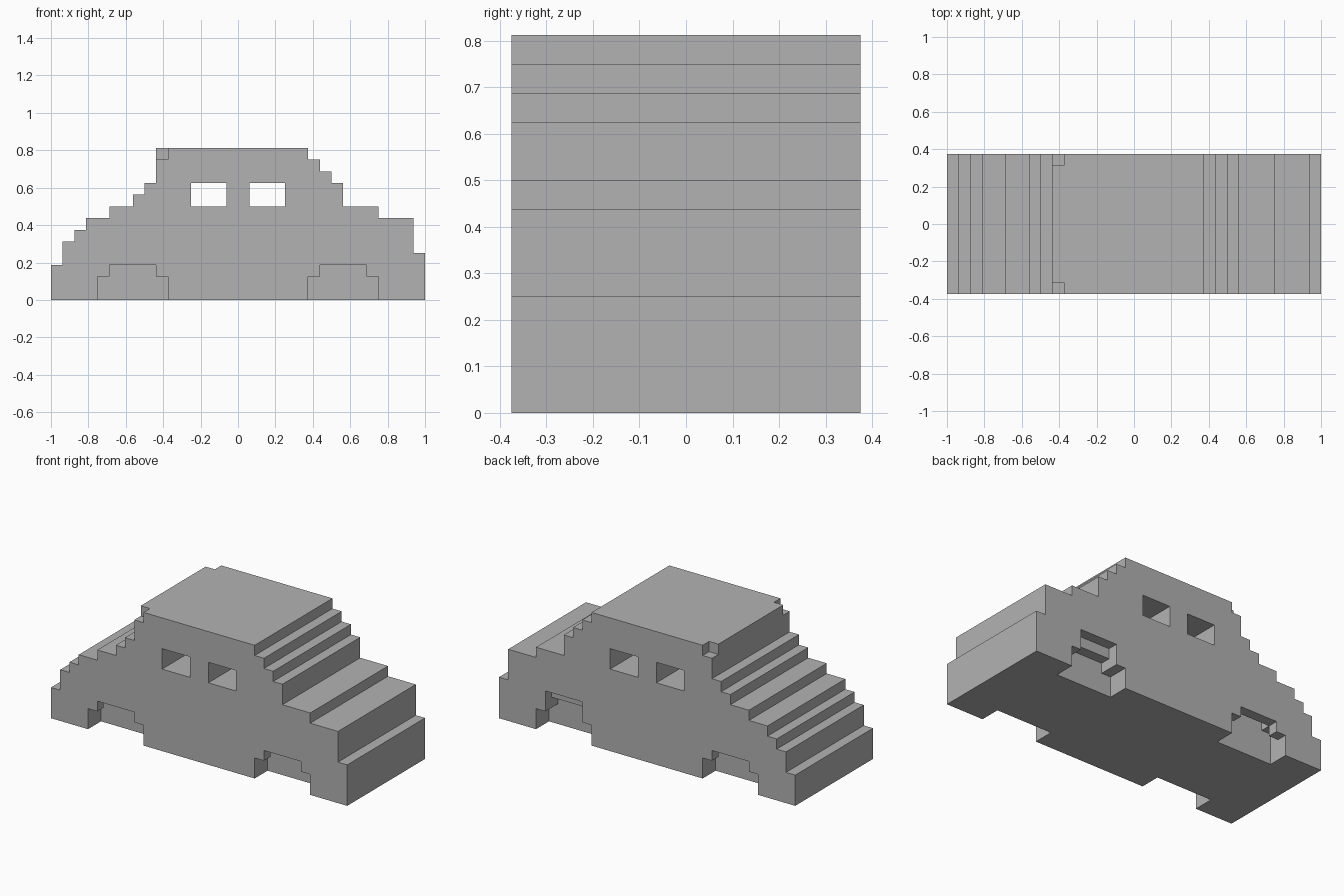
import bpy
import bmesh

U = 1 / 16  # block size

cube = bpy.data.objects.get("Cube")
if cube:
    bpy.data.objects.remove(cube, do_unlink=True)

grey = bpy.data.materials.new("plain grey")
grey.use_nodes = True
colour = (0.448, 0.448, 0.448, 1)
grey.diffuse_color = colour
grey.node_tree.nodes["Principled BSDF"].inputs["Base Color"].default_value = colour


def prism(name, outline, y0, y1):
    """Extrude an x-z outline, given in blocks, from y0 to y1."""
    bm = bmesh.new()
    face = bm.faces.new([bm.verts.new((x * U, y0 * U, z * U)) for x, z in outline])
    moved = bmesh.ops.extrude_face_region(bm, geom=[face])["geom"]
    verts = [v for v in moved if isinstance(v, bmesh.types.BMVert)]
    bmesh.ops.translate(bm, verts=verts, vec=(0, (y1 - y0) * U, 0))
    bmesh.ops.recalc_face_normals(bm, faces=bm.faces)
    mesh = bpy.data.meshes.new(name)
    bm.to_mesh(mesh)
    bm.free()
    mesh.materials.append(grey)
    obj = bpy.data.objects.new(name, mesh)
    bpy.context.collection.objects.link(obj)
    return obj


def cut(target, outline, y0, y1):
    """Remove an extruded outline from the target."""
    cutter = prism("cutter", outline, y0, y1)
    cutter.hide_render = True
    mod = target.modifiers.new("cut", "BOOLEAN")
    mod.operation = "DIFFERENCE"
    mod.solver = "EXACT"
    mod.object = cutter
    bpy.context.view_layer.objects.active = target
    bpy.ops.object.modifier_apply(modifier=mod.name)
    bpy.data.objects.remove(cutter, do_unlink=True)


def rect(x0, x1, z0, z1):
    return [(x0, z0), (x1, z0), (x1, z1), (x0, z1)]


def arch(middle, wide_top, top):
    """Stepped wheel arch outline, open below the floor."""
    half = [(3, -1), (3, wide_top), (2, wide_top), (2, top)]
    return [(middle + x, z) for x, z in half] + [(middle - x, z) for x, z in reversed(half)]


# Stepped car body: each step is (start x, height)
steps = [(-16, 3), (-15, 5), (-14, 6), (-13, 7), (-11, 8), (-9, 9), (-8, 10), (-7, 13),
         (6, 12), (7, 11), (8, 10), (9, 8), (12, 7), (15, 4), (16, 0)]
outline = [(-16, 0)]
for x, z in steps:
    outline += [(x, outline[-1][1]), (x, z)]
body = prism("car_body", outline[2:] + [(-16, 0)], -6, 6)

# Windows through the cabin
for x in (-4, 1):
    cut(body, rect(x, x + 3, 8, 10), -7, 7)

# Roof corner notches and wheel arches on both sides
for side in (-1, 1):
    cut(body, rect(-8, -6, 12, 14), *sorted((side * 5, side * 7)))
    for middle in (-9, 9):
        tall_outside = side == 1 and middle == 9
        outer, inner = ((2, 4), (2, 3)) if tall_outside else ((2, 3), (3, 4))
        cut(body, arch(middle, *outer), *sorted((side * 5, side * 7)))
        cut(body, arch(middle, *inner), *sorted((side * 4, side * 5)))
